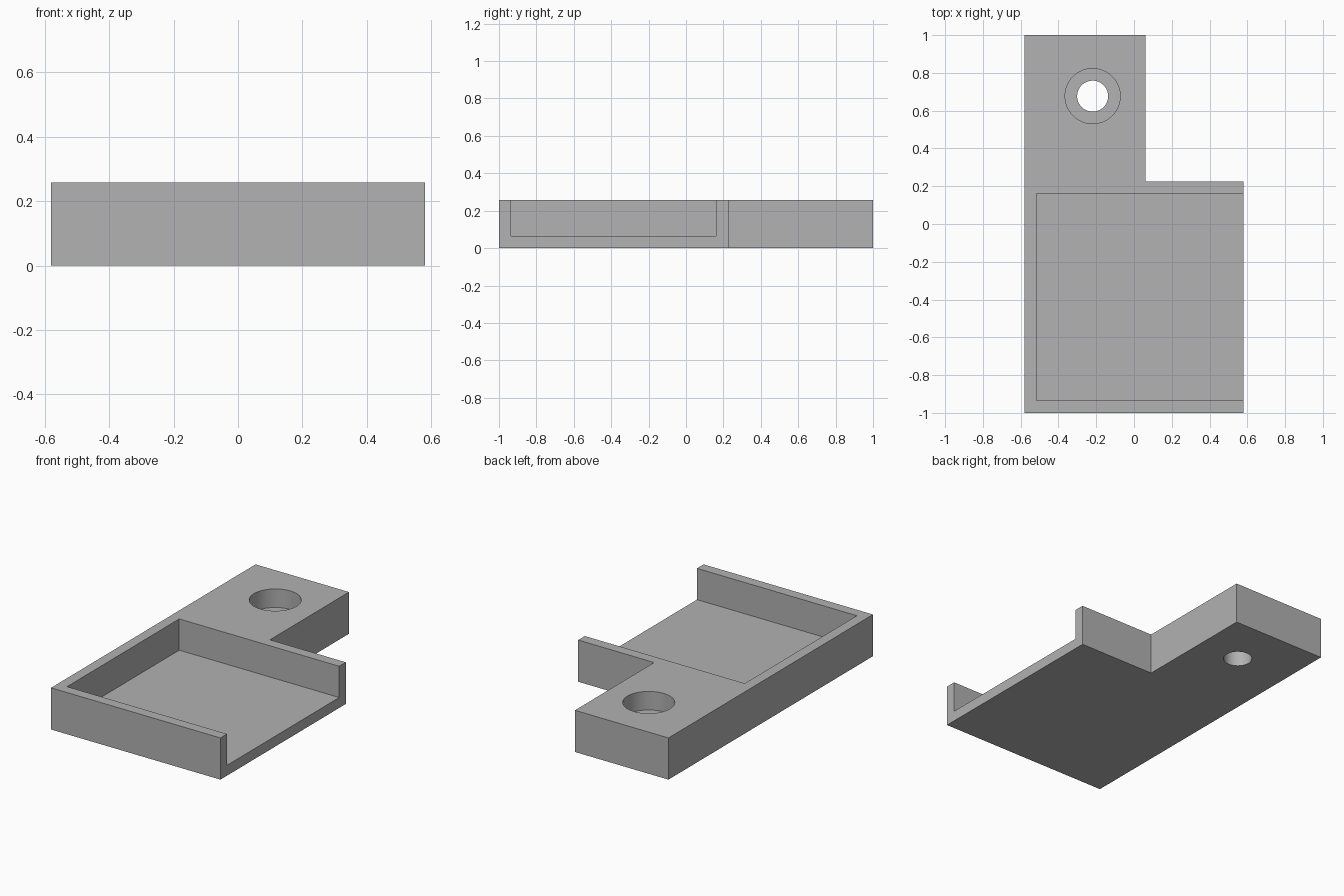
import bpy
import bmesh

if "Cube" in bpy.data.objects:
    bpy.data.objects.remove(bpy.data.objects["Cube"], do_unlink=True)

LEFT, RIGHT, FRONT, BACK = -0.58, 0.58, -1.0, 1.0
HEIGHT, WALL = 0.258, 0.0645
TRAY_BACK, TAB_SIDE = 0.226, 0.06
HOLE_X, HOLE_Y = -0.219, 0.677

grey = bpy.data.materials.new("plain grey")
grey.use_nodes = True
grey.diffuse_color = (0.445, 0.445, 0.445, 1)
grey.node_tree.nodes["Principled BSDF"].inputs["Base Color"].default_value = grey.diffuse_color


def prism(name, outline, bottom, top):
    """Extrude a flat outline straight up."""
    bm = bmesh.new()
    face = bm.faces.new([bm.verts.new((x, y, bottom)) for x, y in outline])
    moved = bmesh.ops.extrude_face_region(bm, geom=[face])["geom"]
    bmesh.ops.translate(bm, vec=(0, 0, top - bottom),
                        verts=[v for v in moved if isinstance(v, bmesh.types.BMVert)])
    bmesh.ops.recalc_face_normals(bm, faces=bm.faces)
    mesh = bpy.data.meshes.new(name)
    bm.to_mesh(mesh)
    bm.free()
    mesh.materials.append(grey)
    obj = bpy.data.objects.new(name, mesh)
    bpy.context.collection.objects.link(obj)
    return obj


def cylinder(name, radius, bottom, top):
    bpy.ops.mesh.primitive_cylinder_add(
        vertices=64, radius=radius, depth=top - bottom,
        location=(HOLE_X, HOLE_Y, (top + bottom) / 2))
    obj = bpy.context.object
    obj.name = name
    obj.data.materials.append(grey)
    return obj


# Tray block with the mounting tab behind it
body = prism("tray_with_tab", [
    (LEFT, FRONT), (RIGHT, FRONT), (RIGHT, TRAY_BACK),
    (TAB_SIDE, TRAY_BACK), (TAB_SIDE, BACK), (LEFT, BACK)], 0, HEIGHT)

# Pocket open on the left side, and a stepped screw hole
y0, y1 = FRONT + WALL, TRAY_BACK - WALL
cutters = [
    prism("pocket_cutter", [(LEFT + WALL, y0), (RIGHT + 0.2, y0),
                            (RIGHT + 0.2, y1), (LEFT + WALL, y1)], WALL, HEIGHT + 0.2),
    cylinder("counterbore_cutter", 0.146, HEIGHT - 0.115, HEIGHT + 0.2),
    cylinder("screw_hole_cutter", 0.082, -0.2, HEIGHT + 0.1),
]
for cutter in cutters:
    cutter.hide_render = True
    cutter.hide_set(True)
    cut = body.modifiers.new(cutter.name, "BOOLEAN")
    cut.operation = "DIFFERENCE"
    cut.solver = "EXACT"
    cut.object = cutter

# Bake the cuts, then smooth only the round walls
bpy.ops.object.select_all(action="DESELECT")
body.select_set(True)
bpy.context.view_layer.objects.active = body
for cutter in cutters:
    bpy.ops.object.modifier_apply(modifier=cutter.name)
    bpy.data.objects.remove(cutter, do_unlink=True)
bpy.ops.object.shade_smooth_by_angle()
